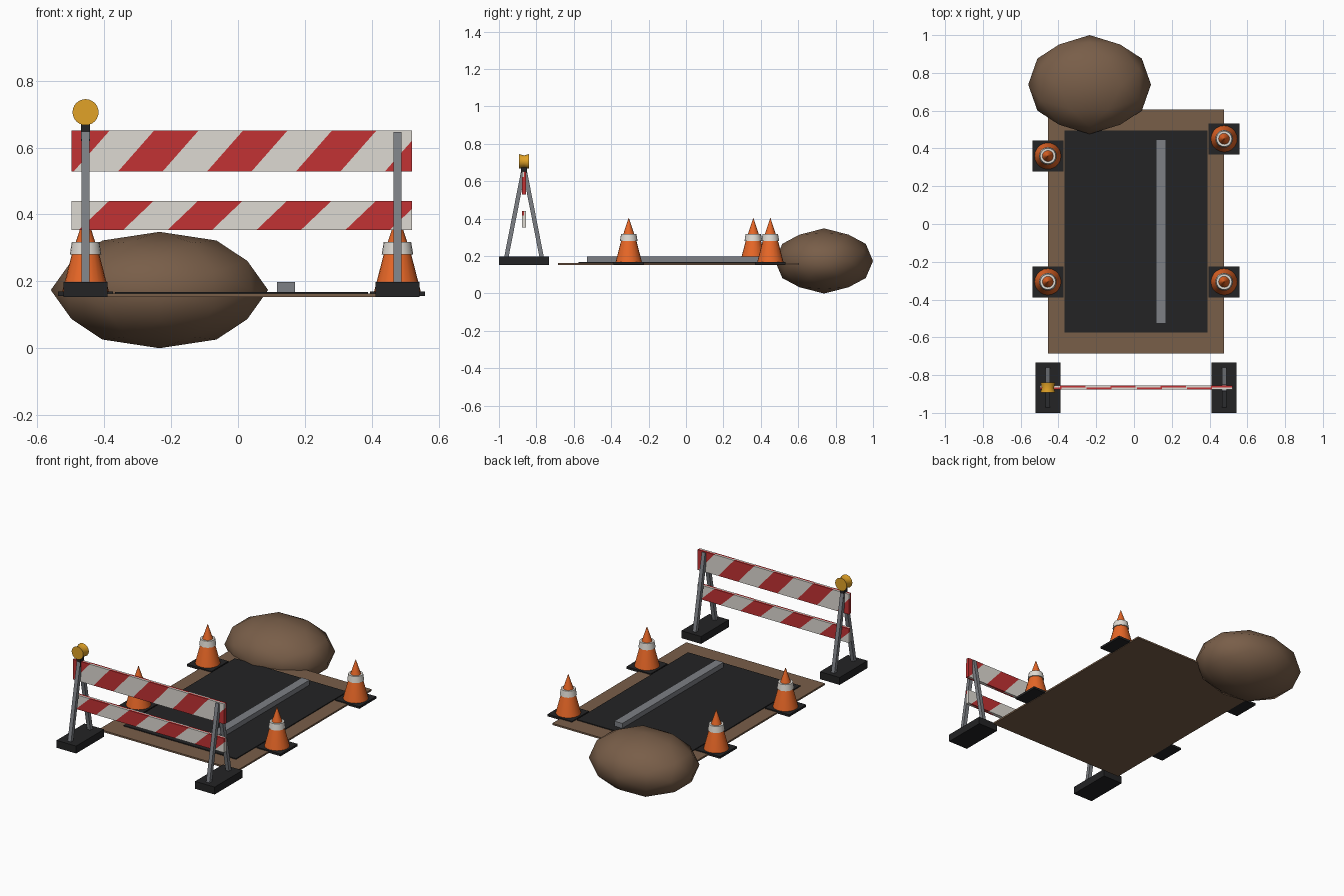
import bpy, bmesh, math
from mathutils import Vector, Matrix
from itertools import product

if "Cube" in bpy.data.objects:
    bpy.data.objects.remove(bpy.data.objects["Cube"])


def material(name, rgb):
    m = bpy.data.materials.new(name)
    m.diffuse_color = (*rgb, 1)
    m.use_nodes = True
    m.node_tree.nodes["Principled BSDF"].inputs["Base Color"].default_value = m.diffuse_color
    return m


DIRT = material("dirt_brown", (0.19, 0.112, 0.066))
BLACK = material("rubber_black", (0.017, 0.017, 0.018))
GRAY = material("steel_gray", (0.205, 0.215, 0.235))
ORANGE = material("cone_orange", (0.80, 0.135, 0.020))
WHITE = material("reflective_white", (0.73, 0.70, 0.65))
RED = material("stripe_red", (0.54, 0.032, 0.034))
AMBER = material("lamp_amber", (0.75, 0.36, 0.02))


def finish(name, bm, mats, smooth=None):
    bmesh.ops.recalc_face_normals(bm, faces=bm.faces)
    me = bpy.data.meshes.new(name)
    bm.to_mesh(me)
    bm.free()
    for m in mats:
        me.materials.append(m)
    ob = bpy.data.objects.new(name, me)
    bpy.context.collection.objects.link(ob)
    if smooth:
        bpy.ops.object.select_all(action='DESELECT')
        ob.select_set(True)
        bpy.context.view_layer.objects.active = ob
        bpy.ops.object.shade_smooth_by_angle(angle=math.radians(smooth))
    return ob


def box_bm(lo, hi):
    bm = bmesh.new()
    lo, hi = Vector(lo), Vector(hi)
    mat = Matrix.Translation((lo + hi) / 2) @ Matrix.Diagonal((*(hi - lo), 1))
    bmesh.ops.create_cube(bm, size=1, matrix=mat)
    return bm


def box(name, lo, hi, mat):
    return finish(name, box_bm(lo, hi), [mat])


def bar(name, a, b, w, mat):
    """Square bar between two points."""
    a, b = Vector(a), Vector(b)
    d = b - a
    bm = box_bm((-w / 2, -w / 2, 0), (w / 2, w / 2, d.length))
    rot = Matrix.Rotation(-math.atan2(d.y, d.z), 4, 'X')
    bm.transform(Matrix.Translation(a) @ rot)
    return finish(name, bm, [mat])


def lathe(name, profile, centre, mat, seg=20, axis='Z'):
    """Spin (radius, height) points into a closed solid."""
    bm = bmesh.new()
    rings = [[bm.verts.new((r * math.cos(t), r * math.sin(t), h))
              for t in (2 * math.pi * i / seg for i in range(seg))] for r, h in profile]
    for p, q in zip(rings, rings[1:]):
        for i in range(seg):
            j = (i + 1) % seg
            bm.faces.new((p[i], p[j], q[j], q[i]))
    bm.faces.new(rings[0])
    bm.faces.new(rings[-1])
    if axis == 'Y':
        bm.transform(Matrix.Rotation(math.pi / 2, 4, 'X'))
    bm.transform(Matrix.Translation(centre))
    return finish(name, bm, [mat], 35)


# Excavated ground, dark pit and the pipe lying in it
box("dirt_slab", (-0.456, -0.685, 0.153), (0.477, 0.605, 0.163), DIRT)
box("dark_pit", (-0.368, -0.575, 0.160), (0.389, 0.495, 0.168), BLACK)
box("pipe", (0.116, -0.528, 0.165), (0.170, 0.447, 0.198), GRAY)

# Dirt mound: once-subdivided icosahedron, squashed
bm = bmesh.new()
points = set()
for base in ((0.5257, 0, 0.8507), (1, 0, 0), (0.809, 0.309, 0.5)):
    for k in range(3):
        c = base[k:] + base[:k]
        for s in product((-1, 1), repeat=3):
            points.add(tuple(a * b + 0.0 for a, b in zip(c, s)))
for p in sorted(points):
    bm.verts.new(p)
bmesh.ops.convex_hull(bm, input=bm.verts)
bm.transform(Matrix.Translation((-0.235, 0.738, 0.174)) @ Matrix.Diagonal((0.325, 0.262, 0.174, 1)))
finish("dirt_mound", bm, [DIRT], 60)

# Traffic cones
for n, (x, y) in enumerate(((-0.456, 0.36), (0.477, 0.451), (-0.456, -0.306), (0.477, -0.306)), 1):
    h = 0.082
    box(f"cone_base_{n}", (x - h, y - h, 0.156), (x + h, y + h, 0.169), BLACK)
    lathe(f"cone_body_{n}", [(0.071, 0.165), (0.040, 0.285), (0.030, 0.315), (0.001, 0.403)],
          (x, y, 0), ORANGE)
    lathe(f"cone_collar_{n}", [(0.047, 0.281), (0.041, 0.318)], (x, y, 0), WHITE)

# Barricade feet and A-frame legs
YB = -0.866
for side, x in (("left", -0.456), ("right", 0.477)):
    box(f"foot_{side}", (x - 0.066, YB - 0.134, 0.153), (x + 0.066, YB + 0.134, 0.198), BLACK)
    for end, s in (("front", -1), ("back", 1)):
        bar(f"leg_{side}_{end}", (x, YB + s * 0.100, 0.165), (x, YB + s * 0.006, 0.645), 0.023, GRAY)


# Striped boards: each side is a thin panel cut along the diagonal stripes
def board(name, z0, z1, start, slope, x0=-0.498, x1=0.521, half=0.133):
    for side in ("front", "back"):
        bm = box_bm((x0, YB - 0.011, z0), (x1, YB, z1))
        n = Vector((1, 0, -slope)).normalized()
        for k in range(-5, 10):
            bmesh.ops.bisect_plane(bm, geom=bm.verts[:] + bm.edges[:] + bm.faces[:],
                                   plane_co=(start + k * half, 0, z1), plane_no=n)
        for f in bm.faces:
            c = f.calc_center_median()
            band = math.floor((c.x - slope * (c.z - z1) - start) / half)
            f.material_index = 1 if band % 2 == 0 else 0
        if side == "back":
            mid = Matrix.Translation(((x0 + x1) / 2, YB, 0))
            bm.transform(mid @ Matrix.Rotation(math.pi, 4, 'Z') @ mid.inverted())
        finish(f"{name}_{side}", bm, [WHITE, RED])


board("upper_board", 0.528, 0.651, -0.251, 0.88)
board("lower_board", 0.354, 0.441, -0.385, 1.05)

# Warning lamp on its bracket
box("lamp_bracket", (-0.470, YB - 0.017, 0.620), (-0.442, YB + 0.017, 0.674), BLACK)
lathe("warning_lamp", [(0.039, -0.027), (0.032, 0), (0.039, 0.027)], (-0.456, YB, 0.706), AMBER, 24, 'Y')
